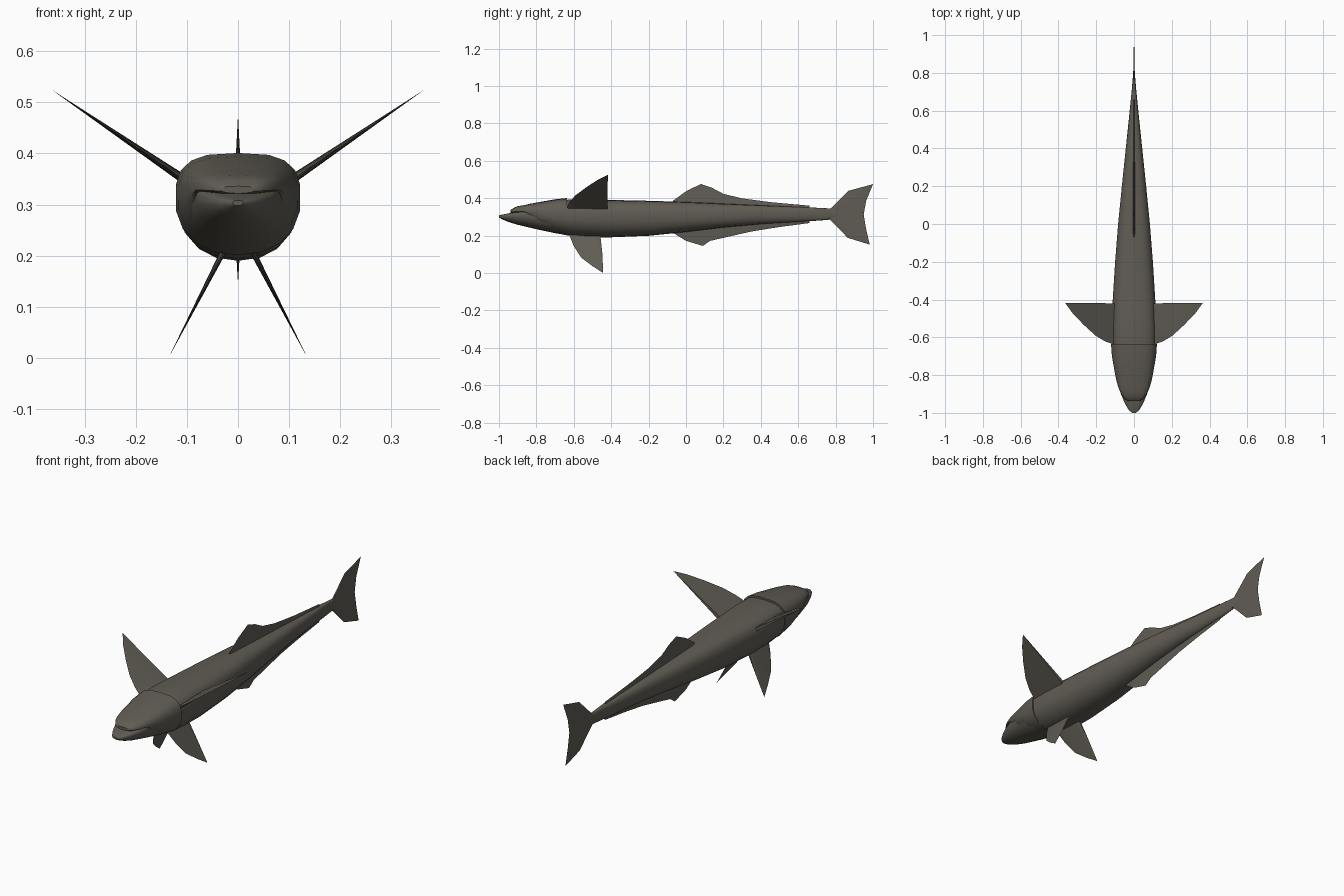
import bpy, bmesh, math
from mathutils import Vector

if "Cube" in bpy.data.objects:
    bpy.data.objects.remove(bpy.data.objects["Cube"])

skin = bpy.data.materials.new("dark olive grey")
skin.diffuse_color = (0.118, 0.108, 0.088, 1)
skin.use_nodes = True
skin.node_tree.nodes["Principled BSDF"].inputs["Base Color"].default_value = skin.diffuse_color


def finish(bm, name, smooth):
    bmesh.ops.remove_doubles(bm, verts=bm.verts, dist=1e-5)
    bmesh.ops.recalc_face_normals(bm, faces=bm.faces)
    me = bpy.data.meshes.new(name)
    bm.to_mesh(me)
    bm.free()
    me.materials.append(skin)
    ob = bpy.data.objects.new(name, me)
    bpy.context.collection.objects.link(ob)
    if smooth:
        bpy.ops.object.select_all(action='DESELECT')
        ob.select_set(True)
        bpy.context.view_layer.objects.active = ob
        bpy.ops.object.shade_smooth_by_angle(angle=math.radians(40))
    return ob


def loft(name, rings, n=18):
    """rings: (y, half width, z of widest point, top z, bottom z)"""
    bm = bmesh.new()
    loops = []
    for y, w, mid, top, bot in rings:
        loop = []
        for i in range(n):
            a = 2 * math.pi * (i + 0.5) / n - math.pi / 2 - math.pi / n
            c, s = math.cos(a), math.sin(a)
            # boxier above, rounder below
            e = 2 / 3.0 if s > 0 else 2 / 2.2
            h = top - mid if s > 0 else mid - bot
            loop.append(bm.verts.new((
                math.copysign(abs(c) ** e, c) * w, y,
                mid + math.copysign(abs(s) ** e, s) * h)))
        loops.append(loop)
    for a, b in zip(loops, loops[1:]):
        for i in range(n):
            j = (i + 1) % n
            bm.faces.new((a[i], a[j], b[j], b[i]))
    bm.faces.new(loops[0])
    bm.faces.new(loops[-1])
    return finish(bm, name, True)


def fin(name, pairs, thick, normal):
    """pairs: (root point, outer edge point); thick at root, sharp at edge"""
    bm = bmesh.new()
    off = Vector(normal).normalized() * thick
    rows = [(bm.verts.new(Vector(r) + off), bm.verts.new(Vector(r) - off),
             bm.verts.new(e)) for r, e in pairs]
    for (p, q, e), (p2, q2, e2) in zip(rows, rows[1:]):
        bm.faces.new((p, p2, e2, e))
        bm.faces.new((q, e, e2, q2))
        bm.faces.new((p, q, q2, p2))
    for p, q, e in (rows[0], rows[-1]):
        bm.faces.new((p, q, e))
    return finish(bm, name, False)


# body with protruding lower jaw
loft("body", [
    (-1.0, .010, .303, .308, .298), (-.985, .028, .304, .312, .288),
    (-.95, .049, .307, .319, .273), (-.90, .070, .312, .327, .258),
    (-.85, .083, .314, .345, .246), (-.78, .098, .312, .368, .230),
    (-.70, .112, .31, .385, .213), (-.63, .118, .31, .392, .201),
    (-.55, .119, .305, .394, .194), (-.42, .115, .30, .391, .190),
    (-.20, .101, .298, .386, .199), (0, .085, .302, .380, .219),
    (.20, .065, .306, .371, .243), (.40, .044, .311, .362, .261),
    (.60, .023, .314, .353, .273), (.72, .011, .316, .348, .281),
    (.82, .003, .316, .342, .290)])

# upper jaw, skull and gill covers
loft("head", [
    (-.937, .032, .328, .336, .322), (-.925, .052, .329, .347, .320),
    (-.90, .069, .330, .357, .321), (-.865, .084, .330, .363, .322),
    (-.83, .094, .322, .371, .290), (-.78, .104, .315, .380, .245),
    (-.70, .118, .312, .394, .215), (-.635, .123, .310, .401, .201)])

# paired fins
for side, sx in (("right", 1), ("left", -1)):
    edge = [(0, -.635), (.15, -.622), (.35, -.592), (.6, -.535),
            (.83, -.475), (1, -.418)]
    roots = [-.635, -.59, -.55, -.51, -.46, -.42]
    fin("pectoral_fin_" + side,
        [((sx * .095, r, .342), (sx * (.115 + .25 * s), y, .355 + .17 * s))
         for r, (s, y) in zip(roots, edge)], .009, (-sx * .17, 0, .25))
    edge = [(0, -.625), (.3, -.60), (.6, -.56), (.82, -.50), (1, -.443),
            (.5, -.447)]
    roots = [-.625, -.59, -.56, -.52, -.48, -.46]
    fin("pelvic_fin_" + side,
        [((sx * .025, r, .215), (sx * (.03 + .106 * s), y, .205 - .205 * s))
         for r, (s, y) in zip(roots, edge)], .006, (sx * .2, 0, .106))

# dorsal and anal fins
dorsal = [(-.07, .386), (0, .437), (.08, .476), (.14, .455), (.20, .423),
          (.30, .399), (.45, .379), (.66, .360)]
anal = [(-.07, .215), (0, .172), (.09, .145), (.13, .172), (.20, .188),
        (.35, .222), (.50, .246), (.66, .267)]
fin("dorsal_fin", [((0, y, .362 - .03 * max(y, 0)), (0, y, z))
                   for y, z in dorsal], .006, (1, 0, 0))
fin("anal_fin", [((0, y, .245 + .06 * max(y, 0)), (0, y, z))
                 for y, z in anal], .006, (1, 0, 0))

# tail fin
tail = [(.775, .344), (.80, .362), (.87, .440), (1.0, .475), (.963, .385),
        (.95, .312), (.963, .235), (.982, .152), (.865, .188), (.80, .268),
        (.775, .287)]
fin("tail_fin", [((0, .76, .342 - .0052 * i), (0, y, z))
                 for i, (y, z) in enumerate(tail)], .005, (1, 0, 0))
